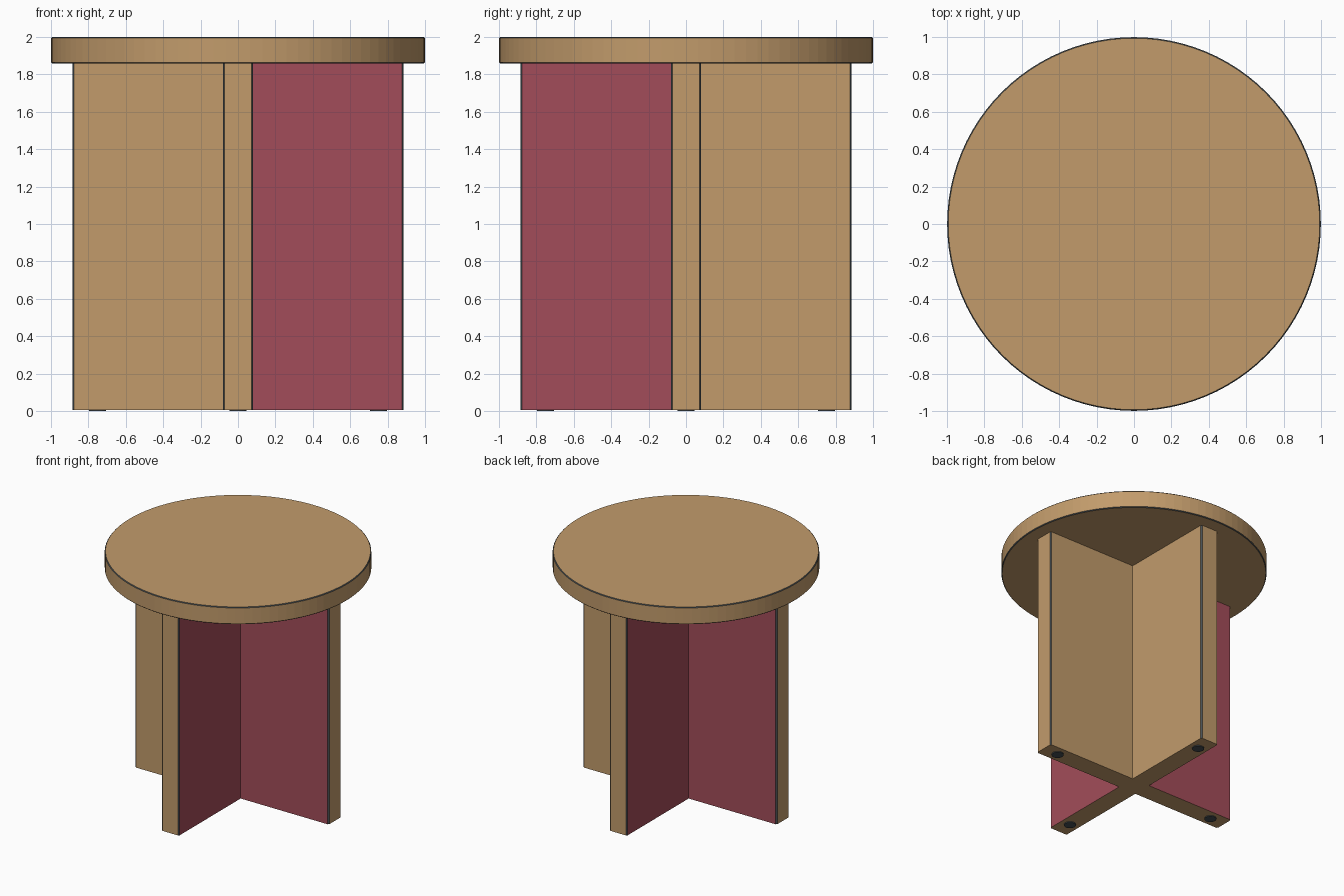
import bpy, bmesh, math

cube = bpy.data.objects.get("Cube")
if cube:
    bpy.data.objects.remove(cube)


def material(name, rgb):
    m = bpy.data.materials.new(name)
    m.use_nodes = True
    m.diffuse_color = (*rgb, 1)
    m.node_tree.nodes["Principled BSDF"].inputs["Base Color"].default_value = (*rgb, 1)
    return m


wood = material("warm wood", (0.54, 0.33, 0.148))
red = material("wine red", (0.365, 0.073, 0.10))
slate = material("dark slate", (0.06, 0.075, 0.085))


def add_object(name, bm, *mats):
    mesh = bpy.data.meshes.new(name)
    bm.to_mesh(mesh)
    bm.free()
    for m in mats:
        mesh.materials.append(m)
    obj = bpy.data.objects.new(name, mesh)
    bpy.context.collection.objects.link(obj)
    return obj


def disc(radius, z0, z1, sides, x=0, y=0):
    bm = bmesh.new()
    bmesh.ops.create_cone(bm, cap_ends=True, segments=sides, radius1=radius,
                          radius2=radius, depth=z1 - z0)
    bmesh.ops.translate(bm, verts=bm.verts, vec=(x, y, (z0 + z1) / 2))
    return bm


def rise(edge):
    return abs(edge.verts[0].co.z - edge.verts[1].co.z)


FLOOR, UNDERSIDE, TOP = 0.007, 1.857, 2
REACH, HALF, EDGING = 0.885, 0.08, 0.009

# Round table top with slim dark edging around both rims
bm = disc(0.998, UNDERSIDE, TOP, 96)
rims = [e for e in bm.edges if rise(e) < 0.01]
bmesh.ops.bevel(bm, geom=rims, offset=0.006, segments=1, affect='EDGES')
bm.normal_update()
for f in bm.faces:
    f.material_index = 1 if 0.1 < abs(f.normal.z) < 0.9 else 0
add_object("table_top", bm, wood, slate)

# Crossed panels: one arm's corner points turned four times, then extruded
bm = bmesh.new()
ring = []
for turn in range(4):
    c, s = round(math.cos(turn * math.pi / 2)), round(math.sin(turn * math.pi / 2))
    for x, y in ((REACH, -HALF), (REACH, HALF), (HALF, HALF)):
        ring.append(bm.verts.new((c * x - s * y, s * x + c * y, FLOOR)))
base = bm.faces.new(ring)
up = bmesh.ops.extrude_face_region(bm, geom=[base], use_keep_orig=True)
bmesh.ops.translate(bm, vec=(0, 0, UNDERSIDE - FLOOR),
                    verts=[g for g in up["geom"] if isinstance(g, bmesh.types.BMVert)])
bmesh.ops.recalc_face_normals(bm, faces=bm.faces)

# Dark edging down the arm ends
outer = [e for e in bm.edges
         if rise(e) > 1 and max(abs(e.verts[0].co.x), abs(e.verts[0].co.y)) > 0.5]
bmesh.ops.bevel(bm, geom=outer, offset=EDGING, segments=1, affect='EDGES')

# Red panel faces in two opposite quarters, wood elsewhere
bm.normal_update()
for f in bm.faces:
    p, n = f.calc_center_median(), f.normal
    if max(abs(n.x), abs(n.y), abs(n.z)) < 0.99:
        f.material_index = 2
    elif abs(n.z) < 0.1 and p.x * p.y < -0.001:
        f.material_index = 1
add_object("crossed_legs", bm, wood, red, slate)

# Glides under the arm ends
for side, x, y in (("left", 1, 0), ("right", -1, 0), ("front", 0, -1), ("back", 0, 1)):
    add_object(side + "_glide", disc(0.045, 0, FLOOR, 24, x * 0.75, y * 0.75), slate)
